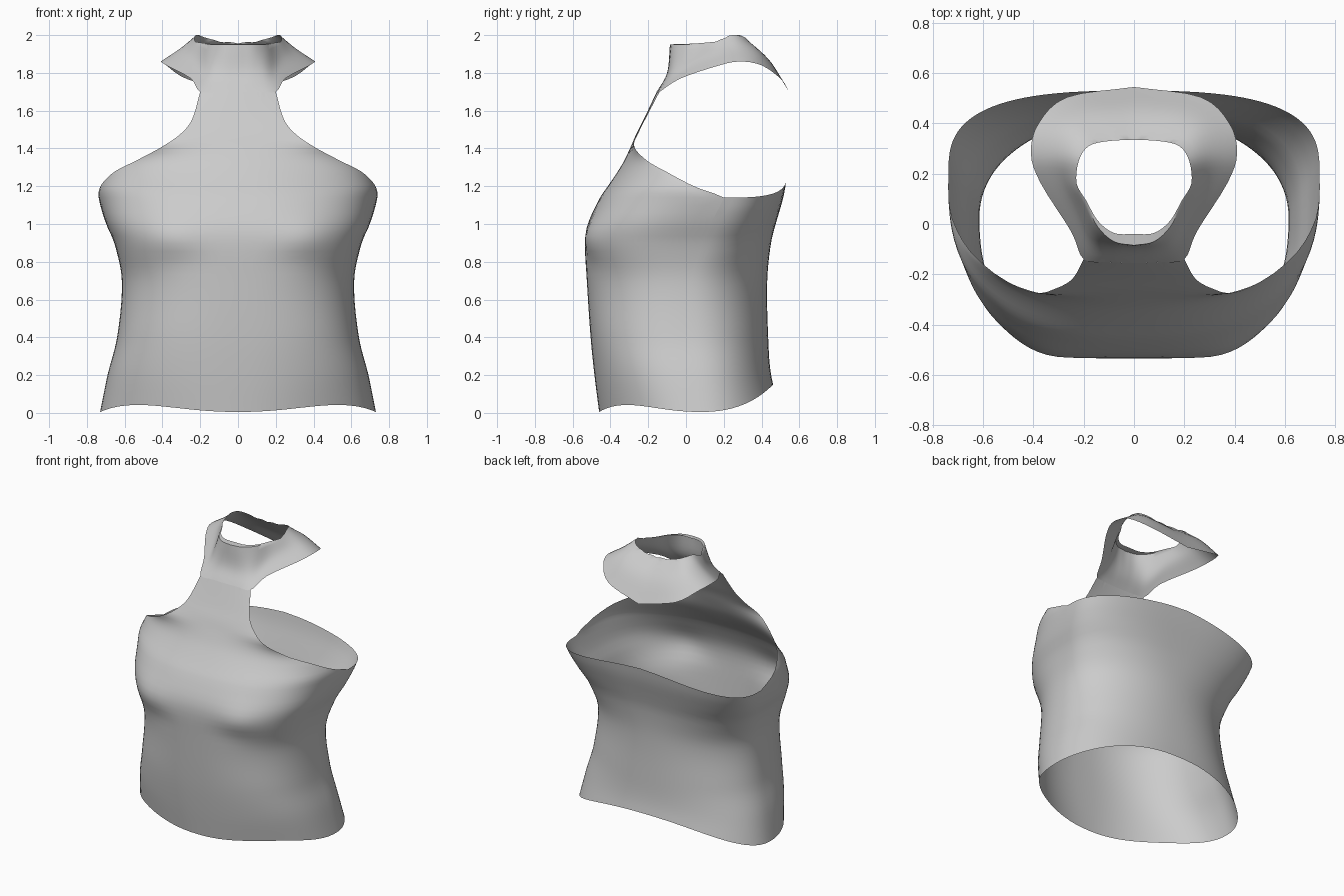
import bpy, bmesh
from math import sin, cos, pi, exp, radians

if "Cube" in bpy.data.objects:
    bpy.data.objects.remove(bpy.data.objects["Cube"])

# front panel rows: z, half width, centre y, side/armhole edge y, roundness, sweep angle
FRONT = [
    (0.00, .730, -.460, .08, 2.15, 90), (0.20, .690, -.485, .05, 2.35, 90),
    (0.40, .640, -.505, .03, 2.5, 90), (0.70, .615, -.525, .03, 2.45, 90),
    (0.90, .655, -.535, .09, 2.9, 90), (1.00, .698, -.520, .13, 2.85, 90),
    (1.14, .738, -.455, .20, 2.7, 90), (1.18, .736, -.428, .09, 2.55, 85),
    (1.22, .715, -.400, .00, 2.4, 78),
    (1.28, .650, -.360, -.11, 2.2, 70), (1.33, .550, -.330, -.20, 2.1, 60),
    (1.41, .400, -.292, -.275, 2.0, 50), (1.48, .300, -.262, -.252, 2.0, 45),
    (1.55, .245, -.226, -.218, 2.0, 45), (1.70, .200, -.155, -.140, 2.0, 45)]
# back panel rows: z, half width, side y, centre y, roundness
BACK = [
    (0.00, .730, .08, .500, 2.2), (0.20, .690, .05, .450, 2.25),
    (0.40, .640, .03, .435, 2.2), (0.70, .615, .03, .430, 2.1),
    (0.90, .655, .09, .450, 2.4), (1.00, .698, .13, .475, 2.7),
    (1.14, .738, .20, .515, 3.0), (1.25, .742, .22, .535, 3.2)]
# collar half loops, front centre round to back centre: lower, middle, rim
COLLAR = [
    [(0, -.155, 1.70), (.1, -.152, 1.70), (.20, -.14, 1.70), (.25, -.03, 1.77),
     (.37, .16, 1.835), (.41, .28, 1.86), (.38, .40, 1.84), (.265, .505, 1.765), (0, .545, 1.70)],
    [(0, -.100, 1.80), (.09, -.095, 1.80), (.165, -.065, 1.80), (.22, .05, 1.86),
     (.285, .17, 1.90), (.305, .27, 1.93), (.27, .37, 1.92), (.18, .43, 1.88), (0, .45, 1.85)],
    [(0, -.085, 1.95), (.08, -.07, 1.95), (.145, -.01, 1.95), (.19, .08, 1.955),
     (.228, .16, 1.965), (.22, .25, 2.0), (.18, .31, 1.985), (.1, .33, 1.965), (0, .335, 1.955)]]


def spline(keys, vals, k):
    """Smooth interpolation of value tuples over rising keys."""
    k = min(max(k, keys[0]), keys[-1])
    n = len(keys)
    i = max(j for j in range(n - 1) if keys[j] <= k)
    h = keys[i + 1] - keys[i]
    s = (k - keys[i]) / h

    def slope(j, c):
        a, b = max(j - 1, 0), min(j + 1, n - 1)
        return (vals[b][c] - vals[a][c]) / (keys[b] - keys[a])
    return [(2*s**3 - 3*s*s + 1) * vals[i][c] + (s**3 - 2*s*s + s) * h * slope(i, c)
            + (3*s*s - 2*s**3) * vals[i + 1][c] + (s**3 - s*s) * h * slope(i + 1, c)
            for c in range(len(vals[0]))]


def row(table, z):
    return spline([r[0] for r in table], [r[1:] for r in table], z)


def grid(bm, rows):
    vs = [[bm.verts.new(p) for p in r] for r in rows]
    for a, b in zip(vs, vs[1:]):
        for i in range(len(a) - 1):
            bm.faces.new((a[i], a[i + 1], b[i + 1], b[i]))


def front_point(z, t):
    w, yc, ye, n, sweep = row(FRONT, z)
    m = pi / 2 if z <= 1.14 else radians(min(sweep, 90))
    th, e = m * t, 2 / n
    x = w * (sin(th) / sin(m)) ** e
    c = max((cos(th) - cos(m)) / (1 - cos(m)), 0)
    y = ye - (ye - yc) * c ** e
    # soft bust swell, and the shallow dip beneath it
    y -= .022 * exp(-((x - .37) / .15) ** 2 - ((z - .93) / .10) ** 2)
    y += .006 * exp(-((x - .30) / .17) ** 2 - ((z - .80) / .06) ** 2)
    hem = (.005 + .037 * sin(pi * t) ** 2) * max(1 - z / .5, 0)
    return (x, y, z + hem)


def back_point(z, t):
    s = z / 1.14
    rise = .145 * (1 - cos(pi * t)) / 2 * (1 - s) + .09 * t ** 2.2 * s
    # the side edge keeps the front panel's line so the seam closes
    w, ys, yc, n = row(BACK, z + rise)
    th, e = pi / 2 * t, 2 / n
    return (w * max(cos(th), 0) ** e, ys + (yc - ys) * sin(th) ** e,
            z + rise + .005 * max(1 - z / .5, 0))


COLS = 24
ts = [i / COLS for i in range(COLS + 1)]
low = [1.14 * i / 28 for i in range(29)]
high = [1.14 + .56 * i / 24 for i in range(1, 25)]

bm = bmesh.new()
# torso front with bib, then torso back
grid(bm, [[front_point(z, t) for t in ts] for z in low + high])
grid(bm, [[back_point(z, t) for t in ts] for z in low])
# flared collar, with a small lip turned in at the front
loops = [[spline(range(9), lp, 8 * i / 32) for i in range(33)] for lp in COLLAR]
rows = [[spline(range(3), [lp[i] for lp in loops], 2 * k / 10) for i in range(33)]
        for k in range(11)]
rows.append([(x * (1 - .02 * max(1 - i / 16, 0)), y + .045 * max(1 - i / 16, 0), z + .004)
             for i, (x, y, z) in enumerate(rows[-1])])
grid(bm, rows)
for v in bm.verts:
    if abs(v.co.x) < 1e-4:
        v.co.x = 0
    v.co.z = min(v.co.z, 2)
bmesh.ops.remove_doubles(bm, verts=bm.verts, dist=.004)

me = bpy.data.meshes.new("halter_top")
bm.to_mesh(me)
bm.free()
ob = bpy.data.objects.new("halter_top", me)
bpy.context.collection.objects.link(ob)
mir = ob.modifiers.new("mirror", 'MIRROR')
mir.use_clip = True

bpy.context.view_layer.objects.active = ob
ob.select_set(True)
bpy.ops.object.shade_smooth_by_angle(angle=radians(50))
